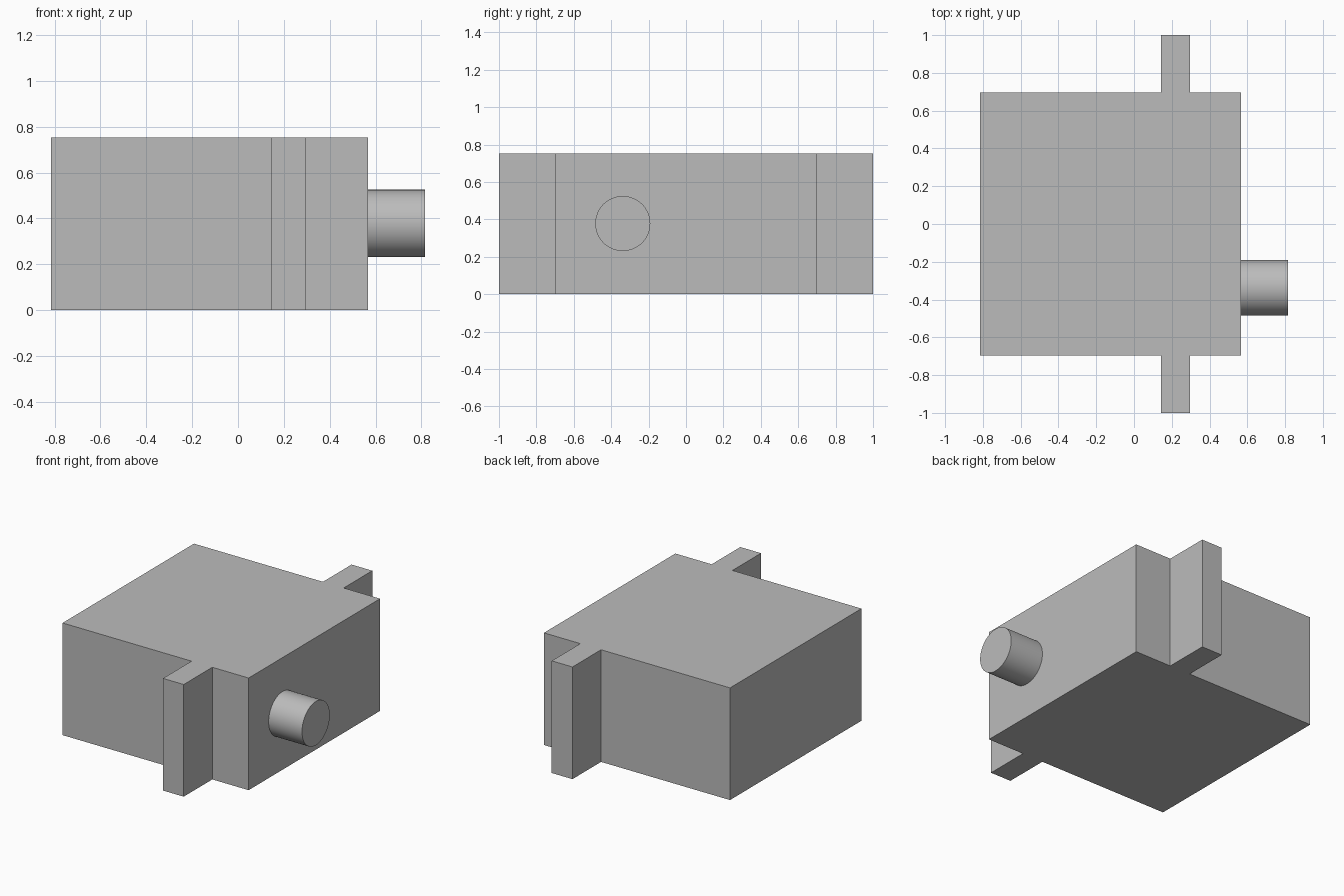
import bpy
import bmesh
import math

cube = bpy.data.objects.get("Cube")
if cube:
    bpy.data.objects.remove(cube, do_unlink=True)

# Overall dimensions
BACK, FRONT = -0.815, 0.567
HALF_WIDTH, HEIGHT = 0.697, 0.753
TAB_BACK, TAB_FRONT, TAB_REACH = 0.143, 0.297, 1.0
SHAFT_RADIUS, SHAFT_END = 0.147, 0.815
SHAFT_Y, SHAFT_Z = -0.338, 0.378

# Single plain grey
grey = bpy.data.materials.new("plain grey")
grey.use_nodes = True
colour = (0.5, 0.5, 0.5, 1)
grey.diffuse_color = colour
grey.node_tree.nodes["Principled BSDF"].inputs["Base Color"].default_value = colour


def add_object(name, bm):
    bmesh.ops.recalc_face_normals(bm, faces=bm.faces)
    mesh = bpy.data.meshes.new(name)
    bm.to_mesh(mesh)
    bm.free()
    mesh.materials.append(grey)
    obj = bpy.data.objects.new(name, mesh)
    bpy.context.collection.objects.link(obj)
    return obj


# Housing with a mounting tab on each side: a mirrored outline, extruded upward
half = [(FRONT, HALF_WIDTH), (TAB_FRONT, HALF_WIDTH), (TAB_FRONT, TAB_REACH),
        (TAB_BACK, TAB_REACH), (TAB_BACK, HALF_WIDTH), (BACK, HALF_WIDTH)]
outline = half + [(x, -y) for x, y in reversed(half)]
bm = bmesh.new()
base = bm.faces.new([bm.verts.new((x, y, 0)) for x, y in outline])
extruded = bmesh.ops.extrude_face_region(bm, geom=[base], use_keep_orig=True)
top = [v for v in extruded["geom"] if isinstance(v, bmesh.types.BMVert)]
bmesh.ops.translate(bm, verts=top, vec=(0, 0, HEIGHT))
add_object("housing_with_tabs", bm)

# Output shaft, seated slightly inside the housing
start = FRONT - 0.02
bm = bmesh.new()
bmesh.ops.create_cone(bm, cap_ends=True, segments=64, radius1=SHAFT_RADIUS,
                      radius2=SHAFT_RADIUS, depth=SHAFT_END - start)
shaft = add_object("output_shaft", bm)
shaft.location = ((start + SHAFT_END) / 2, SHAFT_Y, SHAFT_Z)
shaft.rotation_euler.y = math.pi / 2
bpy.ops.object.select_all(action="DESELECT")
shaft.select_set(True)
bpy.context.view_layer.objects.active = shaft
bpy.ops.object.shade_smooth_by_angle(angle=math.radians(40))
